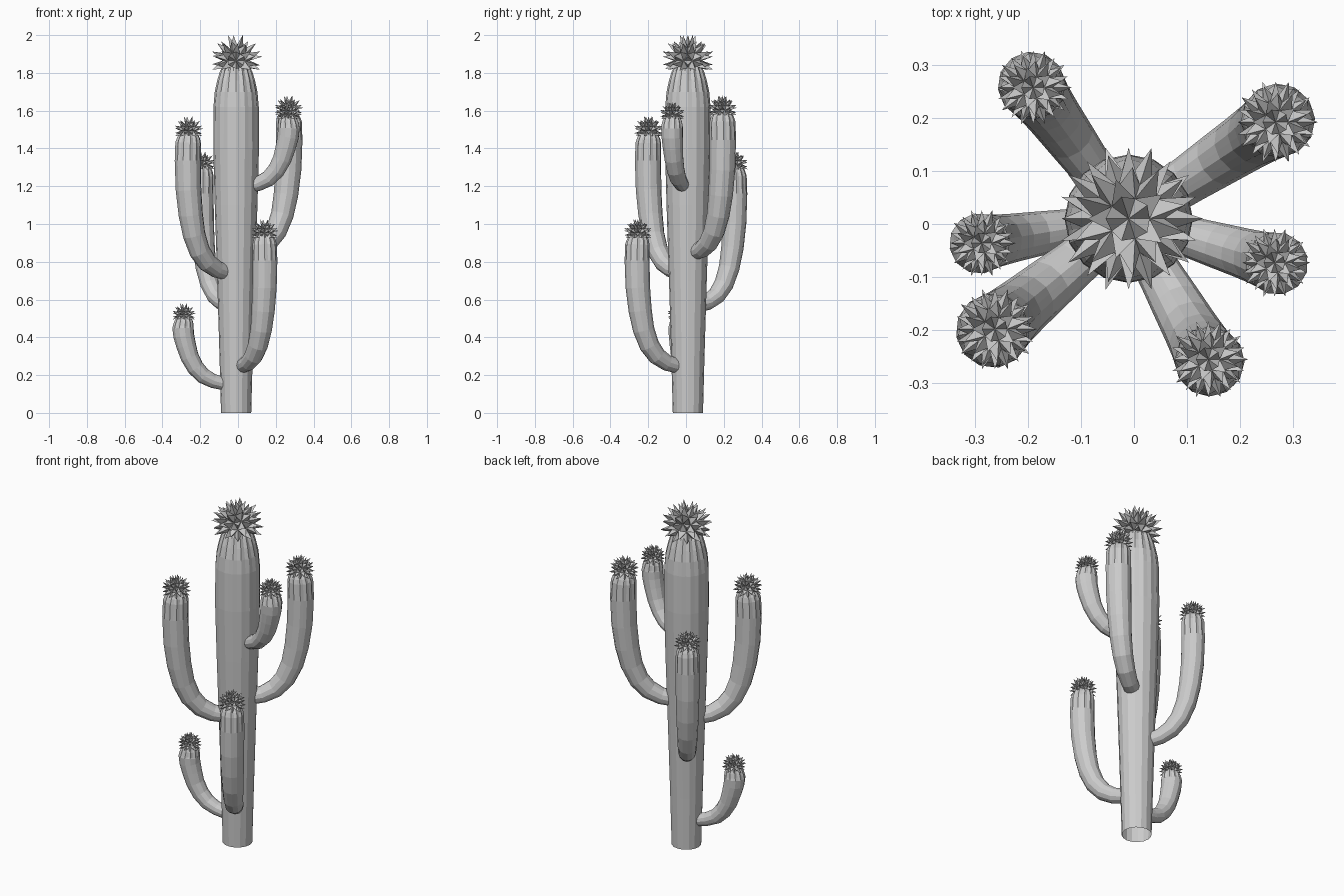
import bpy, bmesh, math
from mathutils import Vector

cube = bpy.data.objects.get("Cube")
if cube:
    bpy.data.objects.remove(cube, do_unlink=True)

grey = bpy.data.materials.new("plain grey")
grey.use_nodes = True
grey.diffuse_color = (0.6, 0.6, 0.6, 1)
grey.node_tree.nodes["Principled BSDF"].inputs["Base Color"].default_value = (0.6, 0.6, 0.6, 1)

AXIS = Vector((-0.01, 0.01, 0))


def finish(bm, name):
    bmesh.ops.recalc_face_normals(bm, faces=bm.faces)
    mesh = bpy.data.meshes.new(name)
    bm.to_mesh(mesh)
    bm.free()
    mesh.materials.append(grey)
    obj = bpy.data.objects.new(name, mesh)
    bpy.context.collection.objects.link(obj)
    return obj


def ribbed_tube(name, rings, side, sides=28, cap_start=True):
    """Skin rings of (centre, radius, rib depth) along a path in one plane."""
    bm = bmesh.new()
    loops = []
    for i, (c, r, depth) in enumerate(rings):
        before = rings[max(i - 1, 0)][0]
        after = rings[min(i + 1, len(rings) - 1)][0]
        tangent = (after - before).normalized()
        across = tangent.cross(side).normalized()
        loop = []
        for k in range(sides):
            a = math.tau * k / sides
            rr = r * (1 - depth * (k % 2))
            loop.append(bm.verts.new(c + rr * (math.cos(a) * side + math.sin(a) * across)))
        loops.append(loop)
    for lo, hi in zip(loops, loops[1:]):
        for k in range(sides):
            n = (k + 1) % sides
            bm.faces.new((lo[k], lo[n], hi[n], hi[k]))
    if cap_start:
        bm.faces.new(loops[0])
    bm.faces.new(loops[-1])
    return finish(bm, name)


def spiky_crown(name, centre, base, tip):
    """Faceted ball whose upper faces are each drawn out into a spike."""
    bm = bmesh.new()
    bmesh.ops.create_icosphere(bm, subdivisions=2, radius=base)
    upper = [f for f in bm.faces if f.calc_center_median().z > -0.45 * base]
    poked = bmesh.ops.poke(bm, faces=upper)
    for i, v in enumerate(poked["verts"]):
        v.co = v.co.normalized() * tip * (1 - 0.1 * (i % 3 == 1))
    bmesh.ops.translate(bm, verts=bm.verts, vec=centre)
    return finish(bm, name)


# Trunk: widens upward, then narrows to a shoulder; open underneath
trunk = [(0, 0.08, 0.02), (0.3, 0.088, 0.02), (0.7, 0.1, 0.02), (1.1, 0.113, 0.02),
         (1.4, 0.121, 0.02), (1.62, 0.12, 0.03), (1.7, 0.113, 0.04), (1.76, 0.1, 0.06),
         (1.81, 0.085, 0.1), (1.86, 0.055, 0.1)]
ribbed_tube("trunk", [(AXIS + Vector((0, 0, z)), r, d) for z, r, d in trunk],
            Vector((1, 0, 0)), 32, False)
spiky_crown("trunk_crown", AXIS + Vector((0, 0, 1.865)), 0.075, 0.142)

# Arms: tip x, tip y, start height, top height, tip radius
arms = {
    "back_left_arm": (0.267, 0.192, 0.85, 1.68, 0.07),
    "left_arm": (0.265, -0.073, 1.2, 1.645, 0.059),
    "front_left_arm": (0.14, -0.255, 0.25, 1.025, 0.066),
    "front_right_arm": (-0.262, -0.198, 0.745, 1.57, 0.07),
    "right_arm": (-0.287, -0.036, 0.155, 0.58, 0.057),
    "back_right_arm": (-0.19, 0.257, 0.57, 1.385, 0.064),
}
# Bend: outward fraction, fixed rise, share of arm height, radius share
BEND = [(0, 0, 0, 0.6), (0.25, 0.012, 0.005, 0.66), (0.5, 0.03, 0.03, 0.74), (0.7, 0.06, 0.07, 0.8),
        (0.85, 0.09, 0.15, 0.86), (0.94, 0.11, 0.27, 0.93), (1.0, 0.09, 0.48, 0.98),
        (1.02, 0.03, 0.78, 1), (1.01, -0.035, 1, 0.98), (1, -0.01, 1, 0.88),
        (1, 0.012, 1, 0.7), (1, 0.035, 1, 0.45)]

for name, (x, y, z0, z1, r) in arms.items():
    out = Vector((x, y, 0)) - AXIS
    reach = out.length
    out.normalize()
    side = Vector((-out.y, out.x, 0))
    height = z1 - z0 - 1.5 * r
    rings = []
    for f, rise, share, wide in BEND:
        c = AXIS + out * (0.07 + (reach - 0.07) * f)
        c.z = z0 + rise + share * height
        rings.append((c, r * wide, 0.1 if share == 1 else 0.03))
    ribbed_tube(name, rings, side, 24)
    spiky_crown(name.replace("arm", "crown"), Vector((x, y, z1 - 1.1 * r)), 0.62 * r, 1.15 * r)
